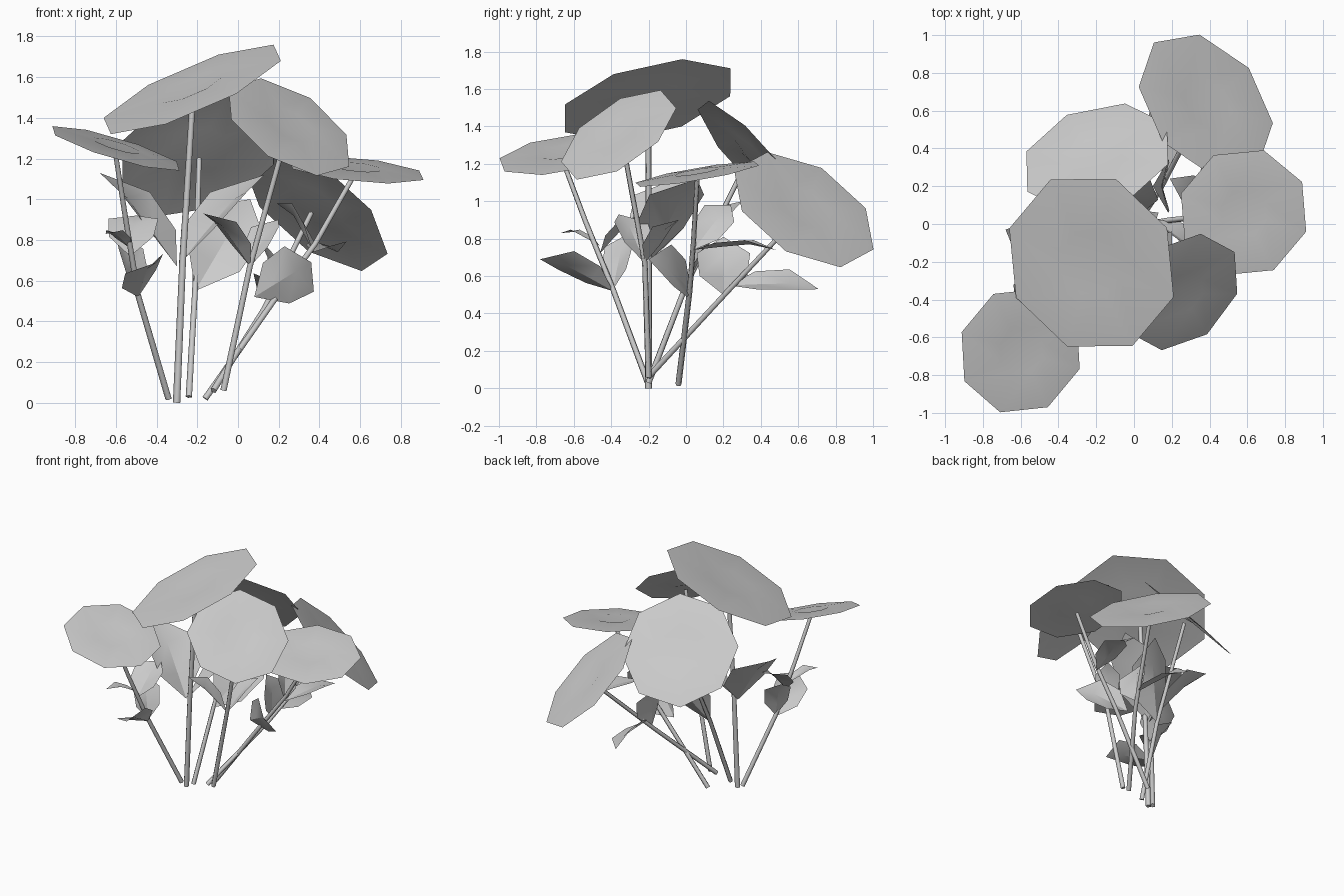
import bpy, bmesh, math
from mathutils import Vector

if "Cube" in bpy.data.objects:
    bpy.data.objects.remove(bpy.data.objects["Cube"], do_unlink=True)

GREY = (0.6, 0.6, 0.6, 1)
mat = bpy.data.materials.new("plain grey")
mat.use_nodes = True
mat.diffuse_color = GREY
mat.node_tree.nodes["Principled BSDF"].inputs["Base Color"].default_value = GREY


def finish(name, bm, smooth=40):
    mesh = bpy.data.meshes.new(name)
    bm.to_mesh(mesh)
    bm.free()
    mesh.materials.append(mat)
    obj = bpy.data.objects.new(name, mesh)
    bpy.context.collection.objects.link(obj)
    bpy.ops.object.select_all(action='DESELECT')
    obj.select_set(True)
    bpy.context.view_layer.objects.active = obj
    bpy.ops.object.shade_smooth_by_angle(angle=math.radians(smooth))


def ring(bm, centre, u, v, radius, sides):
    turns = [math.tau * i / sides for i in range(sides)]
    return [bm.verts.new(centre + radius * (u * math.cos(a) + v * math.sin(a))) for a in turns]


def bridge(bm, a, b):
    for i in range(len(a)):
        j = (i + 1) % len(a)
        bm.faces.new((a[i], a[j], b[j], b[i]))


# Eight-sided bloom with a shallow dimple in the middle
def bloom(name, centre, normal, radius, corner):
    c, n = Vector(centre), Vector(normal).normalized()
    u = Vector(corner)
    u = (u - n * u.dot(n)).normalized()
    v = n.cross(u)
    bm = bmesh.new()
    outer = ring(bm, c, u, v, radius, 8)
    inner = ring(bm, c + n * 0.014, u, v, radius * 0.36, 8)
    bridge(bm, outer, inner)
    middle = bm.verts.new(c - n * 0.015)
    for i in range(8):
        bm.faces.new((inner[i], inner[(i + 1) % 8], middle))
    finish(name, bm)


# Thin tapering stem that follows a few points
def stem(name, points, radius=0.017, sides=5):
    pts = [Vector(p) for p in points]
    bm = bmesh.new()
    rings = []
    for i, p in enumerate(pts):
        d = (pts[min(i + 1, len(pts) - 1)] - pts[max(i - 1, 0)]).normalized()
        u = d.cross(Vector((0, 1, 0))).normalized()
        rings.append(ring(bm, p, u, d.cross(u), radius * (1 - 0.3 * i / len(pts)), sides))
    for a, b in zip(rings, rings[1:]):
        bridge(bm, a, b)
    bm.faces.new(rings[0][::-1])
    bm.faces.new(rings[-1])
    finish(name, bm, 80)


# Pointed leaf folded along its midrib, arching from base to tip and rolled about it
def leaf(name, base, tip, width, roll=0, arch=0.03):
    b, t = Vector(base), Vector(tip)
    d = t - b
    flat = d.cross(Vector((0, 0, 1))).normalized()
    rise = flat.cross(d).normalized()
    r = math.radians(roll)
    side = flat * math.cos(r) - rise * math.sin(r)
    up = rise * math.cos(r) + flat * math.sin(r)
    bm = bmesh.new()
    start, end = bm.verts.new(b), bm.verts.new(t)
    rows = []
    for f, w, a in ((0.3, 0.85, 0.5), (0.68, 0.95, 1)):
        p = b + d * f + up * arch * a
        rows.append([bm.verts.new(p + side * s * width * w + up * abs(s) * width * 0.25)
                     for s in (-1, 0, 1)])
    lo, hi = rows
    for i in (0, 1):
        bm.faces.new((start, lo[i + 1], lo[i]))
        bm.faces.new((lo[i], lo[i + 1], hi[i + 1], hi[i]))
        bm.faces.new((hi[i], hi[i + 1], end))
    finish(name, bm, 30)


# Blooms: centre, facing, radius, direction of one corner
bloom("top_bloom", (-0.225, -0.205, 1.54), (-0.43, -0.26, 1), 0.492, (0.39, 0.18, 0.22))
bloom("front_right_bloom", (-0.6, -0.67, 1.25), (0.3, -0.16, 1), 0.345, (-0.32, 0.1, 0.11))
bloom("back_left_bloom", (0.38, 0.63, 0.955), (0.8, 0.64, 1), 0.43, (0.35, -0.1, -0.23))
bloom("side_left_bloom", (0.58, 0.06, 1.145), (0.1, -0.17, 1), 0.35, (0.33, -0.1, -0.05))
bloom("front_left_bloom", (0.25, -0.36, 1.355), (0.153, -0.163, 0.24), 0.355, (0.28, -0.01, -0.18))
bloom("back_right_bloom", (-0.195, 0.35, 1.23), (-0.32, 0.95, 0.87), 0.415, (-0.37, -0.18, 0.06))

# Stems
stem("top_stem", [(-0.3, -0.2, 0), (-0.27, -0.2, 0.7), (-0.22, -0.2, 1.51)], 0.02)
stem("front_right_stem", [(-0.34, -0.2, 0.02), (-0.49, -0.39, 0.53), (-0.55, -0.54, 0.9),
                          (-0.6, -0.66, 1.22)])
stem("back_left_stem", [(-0.12, -0.2, 0.06), (0.13, 0.17, 0.46), (0.36, 0.61, 0.93)])
stem("side_left_stem", [(-0.16, -0.04, 0.02), (0.19, 0.02, 0.52), (0.38, 0.04, 0.78),
                        (0.57, 0.06, 1.115)])
stem("front_left_stem", [(-0.07, -0.2, 0.06), (0.06, -0.22, 0.67), (0.24, -0.34, 1.32)])
stem("back_right_stem", [(-0.24, -0.2, 0.03), (-0.21, 0, 0.55), (-0.19, 0.32, 1.2)])

# Leaves: base, tip, half width, roll
leaves = {
    "top_leaf_right": ((-0.3, -0.2, 0.67), (-0.68, -0.03, 1.13), 0.19),
    "top_leaf_left": ((-0.29, -0.2, 0.68), (0.13, 0.06, 1.12), 0.18),
    "front_right_leaf_low": ((-0.49, -0.39, 0.52), (-0.4, -0.78, 0.69), 0.12, 28),
    "front_right_leaf_back": ((-0.49, -0.39, 0.53), (-0.6, -0.3, 0.83), 0.1),
    "front_right_leaf_small": ((-0.53, -0.46, 0.76), (-0.65, -0.67, 0.83), 0.05),
    "front_right_leaf_high": ((-0.53, -0.46, 0.72), (-0.5, -0.22, 0.92), 0.13),
    "front_left_leaf_right": ((0.06, -0.22, 0.67), (-0.17, -0.36, 0.93), 0.11),
    "front_left_leaf_left": ((0.06, -0.22, 0.67), (0.2, -0.04, 0.9), 0.09),
    "back_left_leaf_front": ((0.08, 0.03, 0.52), (0.36, -0.2, 0.69), 0.14, -68),
    "back_left_leaf_back": ((0.17, 0.23, 0.55), (0.1, 0.71, 0.53), 0.1, 35),
    "back_left_leaf_inner": ((0.15, 0.2, 0.5), (0.1, 0.2, 0.81), 0.15),
    "side_left_leaf_back": ((0.37, 0.04, 0.74), (0.49, 0.48, 0.74), 0.09),
    "side_left_leaf_right": ((0.37, 0.04, 0.74), (0.19, 0.24, 0.98), 0.1, 40),
    "back_right_leaf_left": ((-0.21, 0, 0.55), (0.06, 0.3, 1.0), 0.17, 45),
}
for name, shape in leaves.items():
    leaf(name, *shape)
